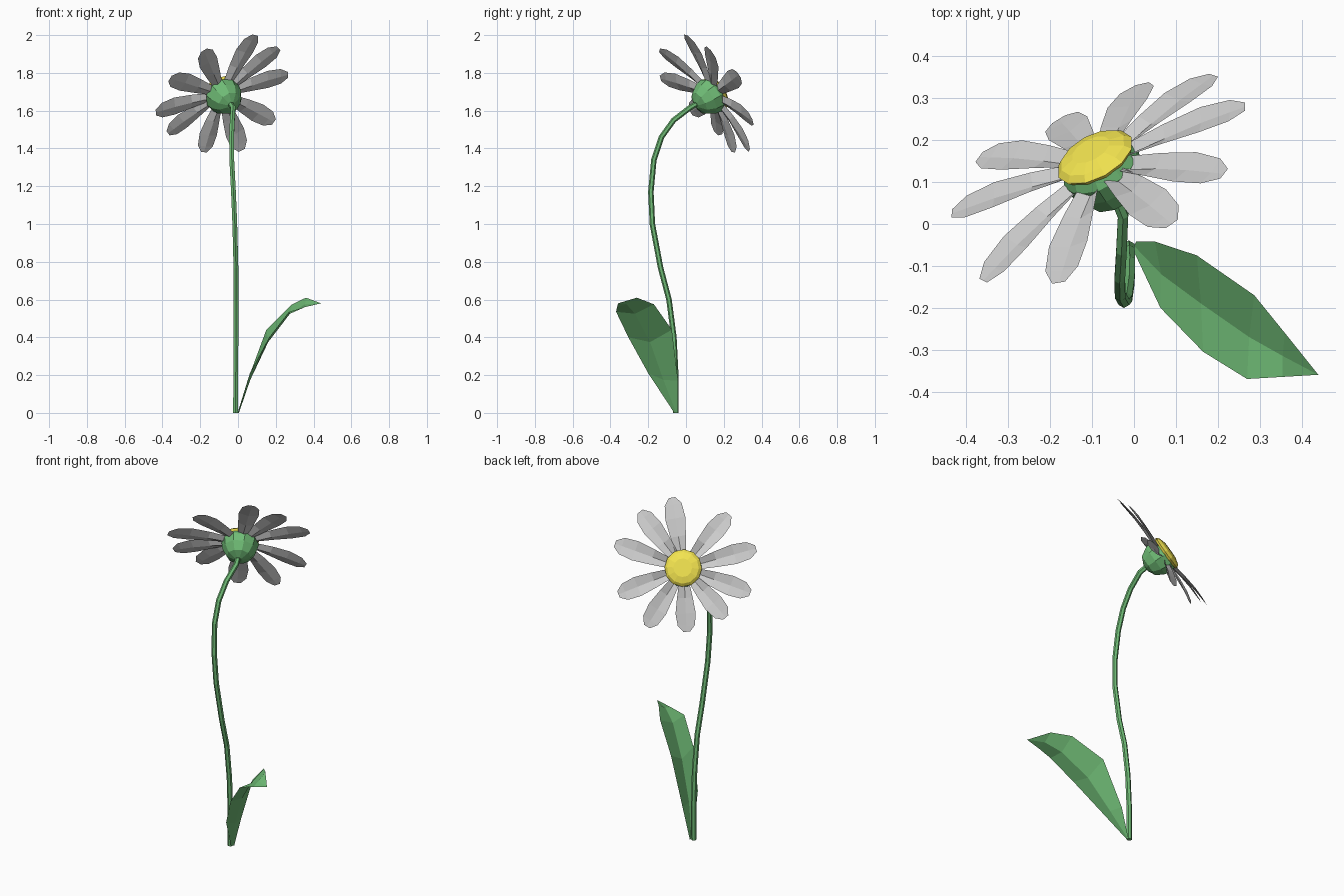
import bpy, math
from mathutils import Vector

if "Cube" in bpy.data.objects:
    bpy.data.objects.remove(bpy.data.objects["Cube"])


def material(name, rgb):
    m = bpy.data.materials.new(name)
    m.diffuse_color = (*rgb, 1)
    m.use_nodes = True
    m.node_tree.nodes["Principled BSDF"].inputs["Base Color"].default_value = m.diffuse_color
    return m


GREEN = material("green", (0.16, 0.5, 0.18))
YELLOW = material("yellow", (0.9, 0.78, 0.08))


def add_mesh(name, verts, faces, mat=None):
    me = bpy.data.meshes.new(name)
    me.from_pydata(verts, [], faces)
    ob = bpy.data.objects.new(name, me)
    bpy.context.collection.objects.link(ob)
    if mat:
        me.materials.append(mat)
    return ob


# Flower head frame: N is the facing direction, U and V span the disc
C = Vector((-0.088, 0.15, 1.69))
N = Vector((-0.42, 0.76, 0.49)).normalized()
U = N.cross(Vector((0, 0, 1))).normalized()
V = N.cross(U)


def lathe(name, profile, sides, mat):
    """Revolve (radius, height) rings about the flower axis, capping both ends."""
    verts = [C + N * h + (U * math.cos(a) + V * math.sin(a)) * r
             for r, h in profile
             for a in [2 * math.pi * i / sides for i in range(sides)]]
    faces = [(k * sides + i, k * sides + (i + 1) % sides,
              (k + 1) * sides + (i + 1) % sides, (k + 1) * sides + i)
             for k in range(len(profile) - 1) for i in range(sides)]
    faces.append(tuple(reversed(range(sides))))
    faces.append(tuple(range((len(profile) - 1) * sides, len(profile) * sides)))
    return add_mesh(name, verts, faces, mat)


lathe("flower_center", [(0.09, 0.0), (0.1, 0.012), (0.085, 0.026), (0.05, 0.036)], 12, YELLOW)
lathe("calyx", [(0.022, -0.125), (0.065, -0.105), (0.092, -0.06), (0.1, -0.02), (0.09, 0.002)],
      10, GREEN)

# Petals: folded strips from the disc to each tip
tips = [(0.19, 0.355, 1.54), (0.265, 0.28, 1.79), (0.215, 0.12, 1.93), (0.09, 0.0, 2.0),
        (-0.18, -0.14, 1.92), (-0.36, -0.135, 1.77), (-0.435, 0.025, 1.59),
        (-0.37, 0.16, 1.48), (-0.18, 0.25, 1.38), (0.02, 0.335, 1.39)]
# (fraction along, half width, fold depth, arch)
rows = [(0, 0.024, 0.018, 0), (0.35, 0.042, 0.014, 0.008), (0.65, 0.054, 0.01, 0.01),
        (0.88, 0.046, 0.005, 0.005), (1, 0.018, 0, 0)]
for n, t in enumerate(tips):
    tip = Vector(t)
    d = tip - C
    base = C + d.normalized() * 0.06
    side = N.cross(d).normalized()
    verts = []
    for f, w, fold, arch in rows:
        p = base.lerp(tip, f) + N * arch
        verts += [p - side * w, p - N * fold, p + side * w]
    faces = [(3 * k + j, 3 * k + 3 + j, 3 * k + 4 + j, 3 * k + 1 + j)
             for k in range(len(rows) - 1) for j in (0, 1)]
    add_mesh(f"petal_{n + 1}", verts, faces)

# Stem: bevelled path
path = [(-0.013, -0.054, 0), (-0.012, -0.054, 0.2), (-0.011, -0.064, 0.4), (-0.01, -0.09, 0.6),
        (-0.011, -0.135, 0.77), (-0.017, -0.178, 1.0), (-0.024, -0.186, 1.17),
        (-0.033, -0.17, 1.34), (-0.034, -0.13, 1.46), (-0.03, -0.065, 1.55),
        (-0.026, 0.02, 1.615), (-0.05, 0.08, 1.65)]
cu = bpy.data.curves.new("stem", 'CURVE')
cu.dimensions = '3D'
cu.bevel_depth = 0.0145
cu.bevel_resolution = 1
cu.use_fill_caps = True
sp = cu.splines.new('POLY')
sp.points.add(len(path) - 1)
for pt, co in zip(sp.points, path):
    pt.co = (*co, 1)
sp.use_smooth = False
cu.materials.append(GREEN)
stem = bpy.data.objects.new("stem", cu)
bpy.context.collection.objects.link(stem)
bpy.context.view_layer.objects.active = stem
stem.select_set(True)
bpy.ops.object.convert(target='MESH')

# Leaf: left edge, midrib and right edge per row, closing at the tip
leaf = [(0.005, -0.042, 0.0), (0, -0.052, 0.0), (-0.002, -0.062, 0.0),
        (0.05, -0.042, 0.17), (0.065, -0.12, 0.175), (0.063, -0.2, 0.21),
        (0.15, -0.075, 0.44), (0.16, -0.19, 0.375), (0.165, -0.305, 0.40),
        (0.287, -0.17, 0.575), (0.275, -0.27, 0.525), (0.27, -0.37, 0.535),
        (0.36, -0.26, 0.61), (0.355, -0.315, 0.575), (0.355, -0.365, 0.56),
        (0.44, -0.36, 0.58)]
faces = [(3 * k + j, 3 * k + 1 + j, 3 * k + 4 + j, 3 * k + 3 + j)
         for k in range(4) for j in (0, 1)] + [(12, 13, 15), (13, 14, 15)]
add_mesh("leaf", leaf, faces, GREEN)
